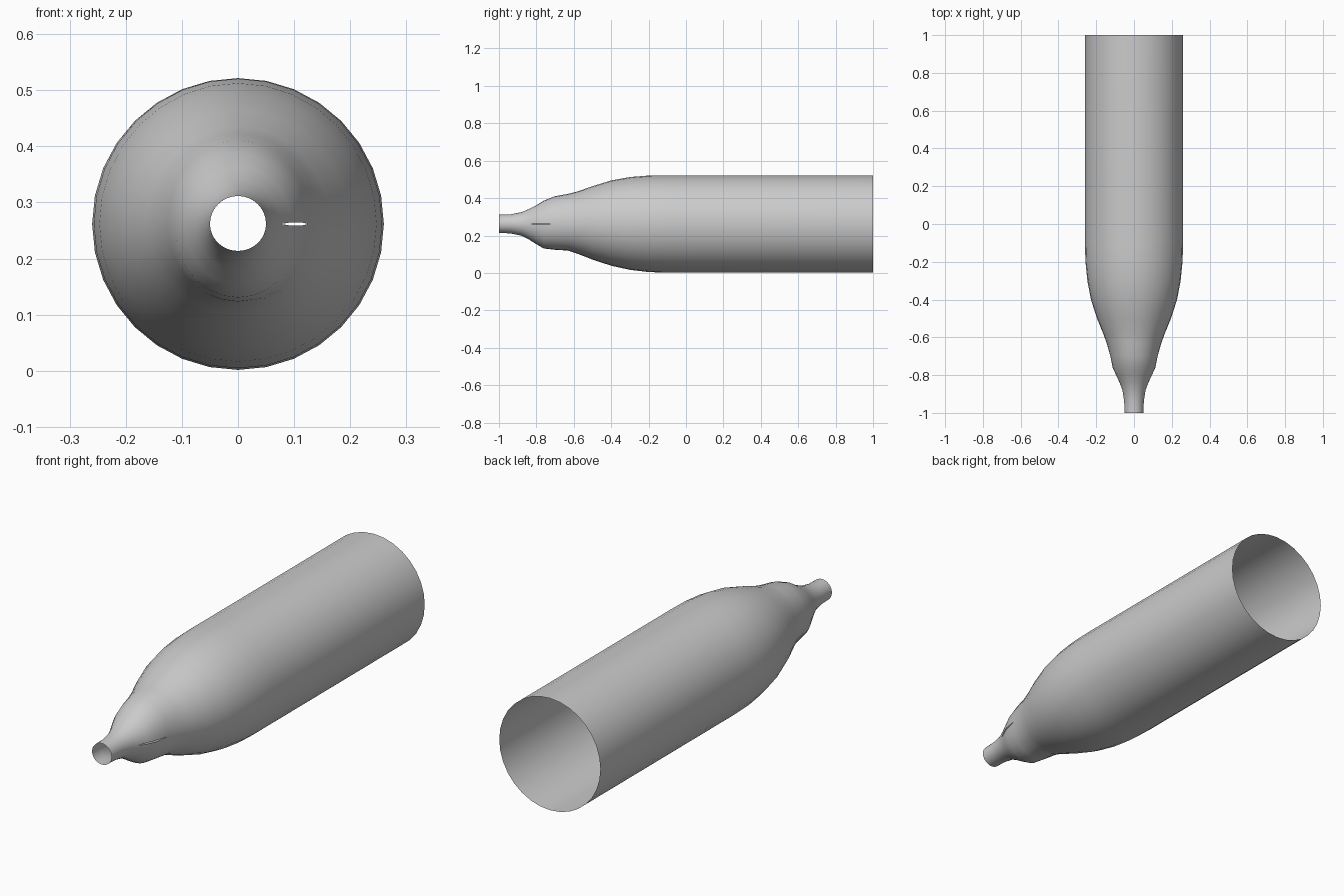
import bpy, bmesh, math

if "Cube" in bpy.data.objects:
    bpy.data.objects.remove(bpy.data.objects["Cube"])

SIDES = 32
AXIS_Z = 0.2615

# stations along the tube: y, radius upward, radius downward, radius sideways
STATIONS = [
    (-1.00, 0.050, 0.048, 0.050),
    (-0.94, 0.051, 0.050, 0.052),
    (-0.88, 0.063, 0.062, 0.061),
    (-0.84, 0.080, 0.083, 0.076),
    (-0.80, 0.100, 0.108, 0.095),
    (-0.76, 0.125, 0.131, 0.113),
    (-0.70, 0.149, 0.138, 0.125),
    (-0.63, 0.161, 0.142, 0.145),
    (-0.58, 0.174, 0.159, 0.163),
    (-0.50, 0.202, 0.190, 0.196),
    (-0.40, 0.233, 0.223, 0.228),
    (-0.30, 0.251, 0.245, 0.247),
    (-0.20, 0.259, 0.257, 0.257),
    (-0.10, 0.260, 0.260, 0.260),
    (1.00, 0.260, 0.260, 0.260),
]


def ring_point(y, up, down, side, angle):
    c, s = math.cos(angle), math.sin(angle)
    vertical = up if s >= 0 else down
    r = side * c * c + vertical * s * s
    return (r * c, y, AXIS_Z + r * s)


# single-walled shell, with a column repeated at the +x seam so it can open into a slit
bm = bmesh.new()
rings = []
for st in STATIONS:
    ring = []
    for i in range(SIDES + 1):
        p = list(ring_point(*st, 2 * math.pi * i / SIDES if i < SIDES else 0))
        if i in (0, SIDES) and -0.81 < st[0] < -0.74:
            p[2] += 0.003 if i == 0 else -0.003
        ring.append(bm.verts.new(p))
    rings.append(ring)
for a, b in zip(rings, rings[1:]):
    for i in range(SIDES):
        bm.faces.new((a[i], b[i], b[i + 1], a[i + 1]))

# close the seam everywhere except at the slit
bmesh.ops.remove_doubles(bm, verts=bm.verts, dist=0.0005)
bmesh.ops.recalc_face_normals(bm, faces=bm.faces)
mesh = bpy.data.meshes.new("tapered_tube")
bm.to_mesh(mesh)
bm.free()
tube = bpy.data.objects.new("tapered_tube", mesh)
bpy.context.collection.objects.link(tube)
for poly in mesh.polygons:
    poly.use_smooth = True
